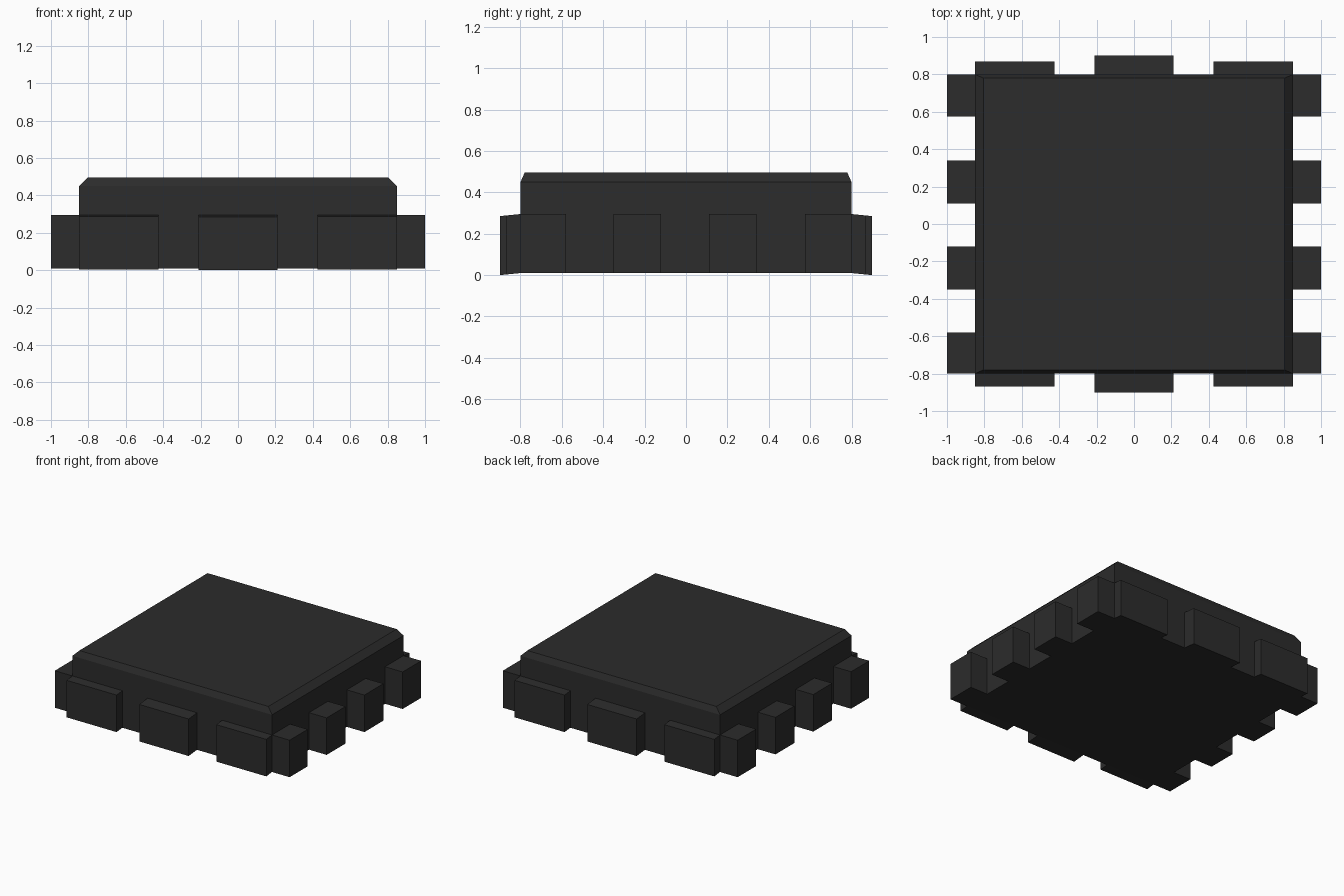
import bpy, bmesh

if "Cube" in bpy.data.objects:
    bpy.data.objects.remove(bpy.data.objects["Cube"])

dark = bpy.data.materials.new("dark_plastic")
dark.diffuse_color = (0.025, 0.025, 0.025, 1)
dark.use_nodes = True
dark.node_tree.nodes["Principled BSDF"].inputs["Base Color"].default_value = dark.diffuse_color


def finish(name, bm):
    bmesh.ops.recalc_face_normals(bm, faces=bm.faces)
    mesh = bpy.data.meshes.new(name)
    bm.to_mesh(mesh)
    bm.free()
    mesh.materials.append(dark)
    obj = bpy.data.objects.new(name, mesh)
    bpy.context.collection.objects.link(obj)
    return obj


def box(name, x0, x1, y0, y1, z0, z1, droop=0.0):
    """Box whose part beyond the body's front/back wall sags by droop per unit."""
    bm = bmesh.new()
    bmesh.ops.create_cube(bm, size=1)
    for v in bm.verts:
        v.co.x = x1 if v.co.x > 0 else x0
        v.co.y = y1 if v.co.y > 0 else y0
        v.co.z = z1 if v.co.z > 0 else z0
        v.co.z -= droop * max(0, abs(v.co.y) - BY)
    return finish(name, bm)


BX, BY = 0.85, 0.80
Z0, Z_SHOULDER, Z_TOP, Z_TAB = 0.01, 0.45, 0.495, 0.295

# Body: stacked rectangles with a chamfered top edge
bm = bmesh.new()
rings = []
for hx, hy, z in ((BX, BY, Z0), (BX, BY, Z_SHOULDER), (0.805, 0.78, Z_TOP)):
    rings.append([bm.verts.new((sx * hx, sy * hy, z))
                  for sx, sy in ((-1, -1), (1, -1), (1, 1), (-1, 1))])
for low, high in zip(rings, rings[1:]):
    for i in range(4):
        j = (i + 1) % 4
        bm.faces.new((low[i], low[j], high[j], high[i]))
bm.faces.new(rings[0][::-1])
bm.faces.new(rings[-1])
finish("body", bm)

# Side tabs: four along each of the left and right walls
for side, sx in (("left", -1), ("right", 1)):
    xa, xb = sorted((sx * BX, sx * 1.0))
    for i, (ya, yb) in enumerate(((-0.80, -0.58), (-0.35, -0.12), (0.11, 0.34), (0.575, 0.80))):
        box(f"{side}_tab_{i + 1}", xa, xb, ya, yb, Z0, Z_TAB)

# End tabs: three along each of the front and back walls, slightly drooping
for side, sy in (("front", -1), ("back", 1)):
    for i, (xa, xb, reach) in enumerate(((-0.85, -0.425, 0.87), (-0.21, 0.21, 0.90), (0.425, 0.85, 0.87))):
        ya, yb = sorted((sy * BY, sy * reach))
        box(f"{side}_tab_{i + 1}", xa, xb, ya, yb, Z0, Z_TAB, droop=0.1)
